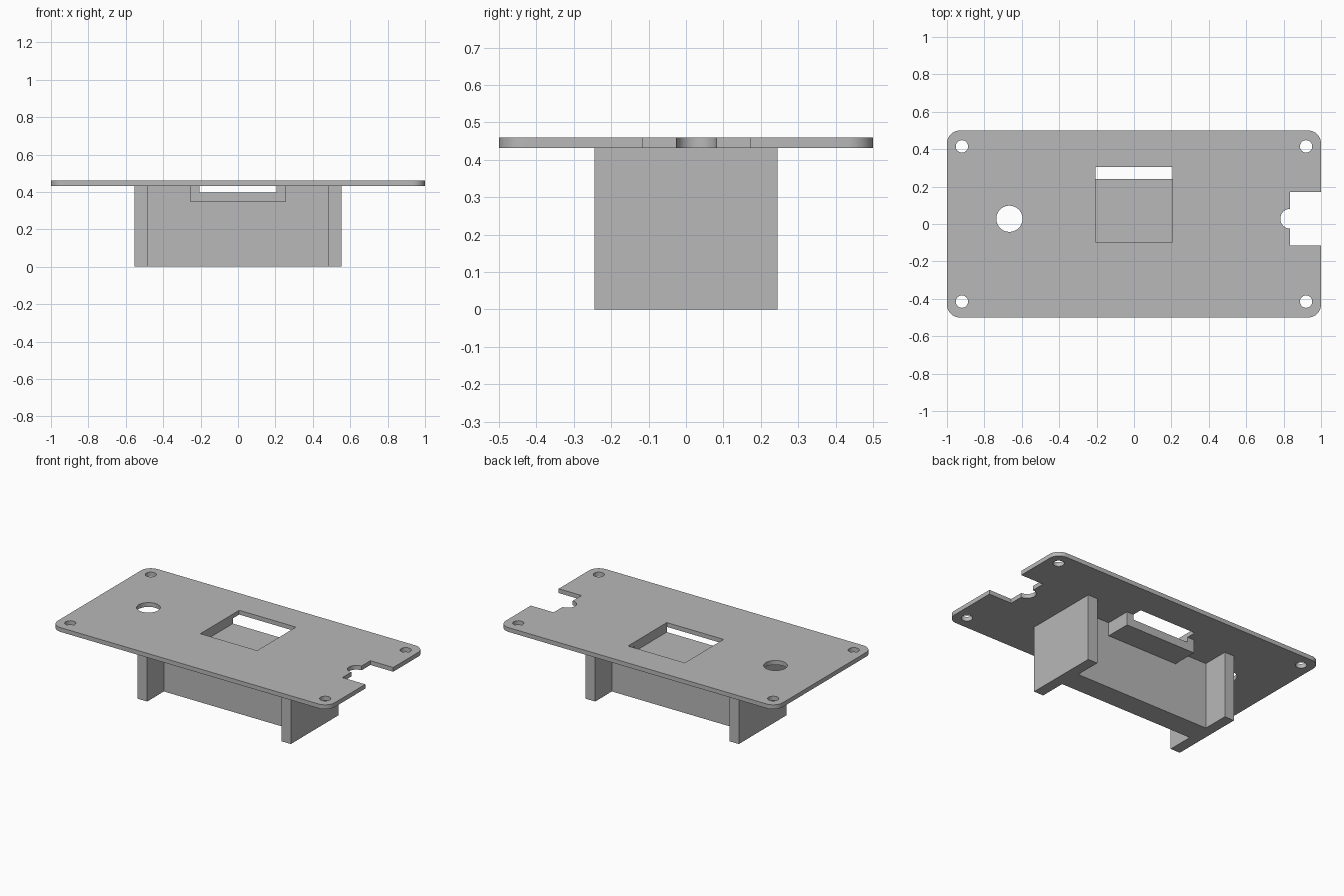
import bpy
from math import pi, sin, cos

cube = bpy.data.objects.get("Cube")
if cube:
    bpy.data.objects.remove(cube, do_unlink=True)

# One plain grey for the whole part
grey = bpy.data.materials.new("plain grey")
grey.use_nodes = True
grey.diffuse_color = (0.48, 0.48, 0.48, 1)
grey.node_tree.nodes["Principled BSDF"].inputs["Base Color"].default_value = grey.diffuse_color

TOP, UNDER = 0.46, 0.432       # cover plate faces
HOLE_Y = 0.028                 # shared centre line of round hole and side notch


def arc(cx, cy, r, start, end, steps):
    return [(cx + r * cos(start + (end - start) * i / steps),
             cy + r * sin(start + (end - start) * i / steps)) for i in range(steps + 1)]


def circle(cx, cy, r):
    return arc(cx, cy, r, 0, 2 * pi, 48)[:-1]


def rect(x0, x1, y0, y1):
    return [(x0, y0), (x1, y0), (x1, y1), (x0, y1)]


def slab(name, loops, low, high, upright=False):
    """Extrude filled outlines (holes allowed) in z, or in y when upright."""
    curve = bpy.data.curves.new(name, 'CURVE')
    curve.dimensions = '2D'
    curve.fill_mode = 'BOTH'
    curve.extrude = (high - low) / 2
    for loop in loops:
        spline = curve.splines.new('POLY')
        spline.points.add(len(loop) - 1)
        for point, (x, y) in zip(spline.points, loop):
            point.co = (x, y, 0, 1)
        spline.use_cyclic_u = True
    helper = bpy.data.objects.new(name + " outline", curve)
    bpy.context.collection.objects.link(helper)
    graph = bpy.context.evaluated_depsgraph_get()
    mesh = bpy.data.meshes.new_from_object(helper.evaluated_get(graph))
    bpy.data.objects.remove(helper, do_unlink=True)
    mesh.materials.clear()
    mesh.materials.append(grey)
    obj = bpy.data.objects.new(name, mesh)
    bpy.context.collection.objects.link(obj)
    middle = (low + high) / 2
    if upright:
        obj.rotation_euler.x = pi / 2
        obj.location.y = middle
    else:
        obj.location.z = middle
    bpy.ops.object.select_all(action='DESELECT')
    obj.select_set(True)
    bpy.context.view_layer.objects.active = obj
    bpy.ops.object.shade_smooth_by_angle(angle=pi / 6)
    return obj


# Cover plate: rounded rectangle with a stepped notch in its left edge
R = 0.07
notch_x, notch_half, bite = 0.835, 0.144, 0.053
outline = arc(-1 + R, -0.5 + R, R, pi, 1.5 * pi, 12)
outline += arc(1 - R, -0.5 + R, R, 1.5 * pi, 2 * pi, 12)
outline += [(1, HOLE_Y - notch_half), (notch_x, HOLE_Y - notch_half)]
outline += arc(notch_x, HOLE_Y, bite, 1.5 * pi, 0.5 * pi, 24)
outline += [(notch_x, HOLE_Y + notch_half), (1, HOLE_Y + notch_half)]
outline += arc(1 - R, 0.5 - R, R, 0, 0.5 * pi, 12)
outline += arc(-1 + R, 0.5 - R, R, 0.5 * pi, pi, 12)

window = rect(-0.205, 0.205, -0.095, 0.305)
screw_holes = [circle(x, y, 0.033) for x in (-0.92, 0.92) for y in (-0.415, 0.415)]
round_hole = circle(-0.666, HOLE_Y, 0.07)
slab("cover_plate", [outline, window, round_hole] + screw_holes, UNDER, TOP)

# Side legs
for side, name in ((1, "left_leg"), (-1, "right_leg")):
    inner, outer = sorted((side * 0.484, side * 0.553))
    slab(name, [rect(inner, outer, -0.245, 0.245)], 0, UNDER)

# Cross panel between the legs, recessed where the tray passes through
W, TRAY = 0.254, 0.345
panel = [(-0.484, 0), (0.484, 0), (0.484, UNDER), (W, UNDER),
         (W, TRAY), (-W, TRAY), (-W, UNDER), (-0.484, UNDER)]
slab("cross_panel", [panel], -0.073, 0.073, upright=True)

# Open-ended tray under the window
FLOOR, IN = 0.398, 0.205
tray = [(-W, TRAY), (W, TRAY), (W, UNDER), (IN, UNDER),
        (IN, FLOOR), (-IN, FLOOR), (-IN, UNDER), (-W, UNDER)]
slab("window_tray", [tray], -0.095, 0.24, upright=True)
